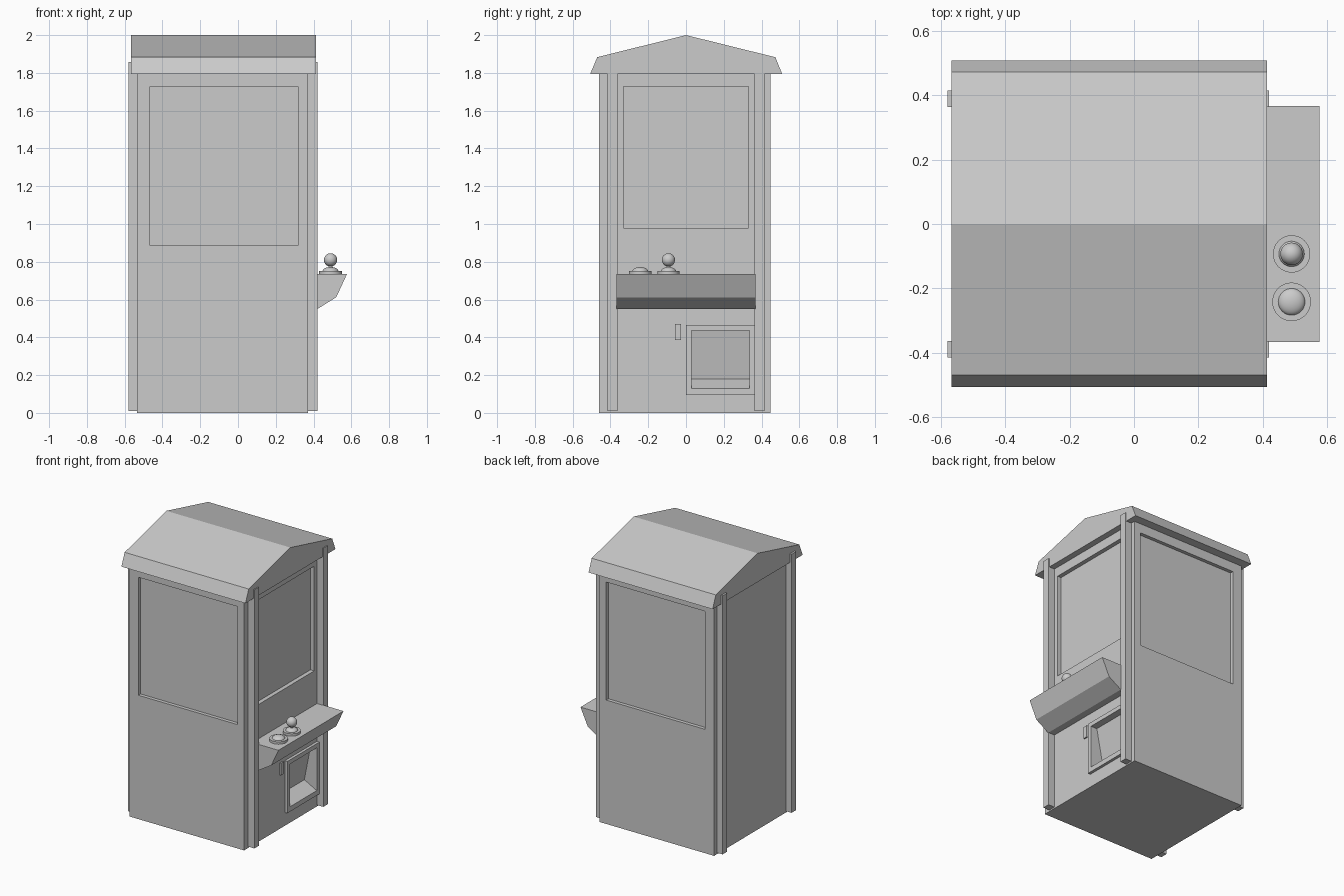
import bpy, bmesh, math
from mathutils import Vector

if "Cube" in bpy.data.objects:
    bpy.data.objects.remove(bpy.data.objects["Cube"])


def mesh_object(name, bm):
    bmesh.ops.recalc_face_normals(bm, faces=bm.faces)
    me = bpy.data.meshes.new(name)
    bm.to_mesh(me)
    bm.free()
    ob = bpy.data.objects.new(name, me)
    bpy.context.collection.objects.link(ob)
    return ob


def prism(name, profile, axis, lo, hi):
    """Extrude a closed profile along x (points are y,z) or y (points are x,z)."""
    bm = bmesh.new()
    place = (lambda a, b: (lo, a, b)) if axis == 'x' else (lambda a, b: (a, lo, b))
    face = bm.faces.new([bm.verts.new(place(a, b)) for a, b in profile])
    new = bmesh.ops.extrude_face_region(bm, geom=[face])['geom']
    step = Vector((hi - lo, 0, 0)) if axis == 'x' else Vector((0, hi - lo, 0))
    bmesh.ops.translate(bm, vec=step, verts=[v for v in new if isinstance(v, bmesh.types.BMVert)])
    return mesh_object(name, bm)


def box(name, x0, x1, y0, y1, z0, z1):
    return prism(name, [(x0, z0), (x1, z0), (x1, z1), (x0, z1)], 'y', y0, y1)


def lathe(name, profile, x, y, steps=32):
    """Revolve (radius, z) points around a vertical axis at x, y."""
    bm = bmesh.new()
    verts = [bm.verts.new((x + r, y, z)) for r, z in profile]
    edges = [bm.edges.new(p) for p in zip(verts, verts[1:])]
    bmesh.ops.spin(bm, geom=verts + edges, cent=(x, y, 0), axis=(0, 0, 1),
                   angle=math.tau, steps=steps)
    bmesh.ops.remove_doubles(bm, verts=bm.verts, dist=1e-5)
    ob = mesh_object(name, bm)
    bpy.context.view_layer.objects.active = ob
    bpy.ops.object.select_all(action='DESELECT')
    ob.select_set(True)
    bpy.ops.object.shade_smooth_by_angle(angle=math.radians(35))
    return ob


def carve(ob, cutters):
    """Cut each cutter out of ob and apply the result."""
    bpy.context.view_layer.objects.active = ob
    for c in cutters:
        mod = ob.modifiers.new("cut", 'BOOLEAN')
        mod.operation, mod.solver, mod.object = 'DIFFERENCE', 'EXACT', c
        bpy.ops.object.modifier_apply(modifier=mod.name)


def arc(r, h, z, a0=0, a1=90, n=8):
    """Elliptical arc as (radius, z) points."""
    angles = [math.radians(a0 + (a1 - a0) * i / n) for i in range(n + 1)]
    return [(max(0, r * math.cos(a)), z + h * math.sin(a)) for a in angles]


# Cabinet with recessed windows on front, back and right, and the prize chute
cabinet = box("cabinet", -0.535, 0.37, -0.46, 0.447, 0.0, 1.80)
chute_cutter = prism("chute_cutter", [(0.45, 0.435), (0.34, 0.435), (0.29, 0.18),
                                      (0.385, 0.13), (0.45, 0.13)], 'y', 0.03, 0.335)
windows = [box("front_window_cutter", -0.465, 0.318, -0.6, -0.435, 0.885, 1.728),
           box("back_window_cutter", -0.465, 0.318, 0.422, 0.6, 0.885, 1.728),
           box("right_window_cutter", 0.34, 0.5, -0.332, 0.332, 0.98, 1.728)]
chute_frame = box("chute_frame", 0.365, 0.39, 0.0, 0.363, 0.095, 0.465)
carve(cabinet, windows + [chute_cutter])
carve(chute_frame, [chute_cutter])
for c in windows + [chute_cutter]:
    bpy.data.objects.remove(c)

# Gabled roof
prism("roof", [(-0.507, 1.795), (-0.47, 1.883), (0, 2.0), (0.473, 1.883), (0.509, 1.795)],
      'x', -0.567, 0.414)

# Corner posts on the left and right sides
for side, x0, x1 in (("left", -0.58, -0.53), ("right", 0.365, 0.42)):
    for end, y0 in (("front", -0.415), ("back", 0.363)):
        box(f"{side}_{end}_post", x0, x1, y0, y0 + 0.052, 0.01, 1.858)

# Control desk and coin slot
prism("control_desk", [(0.365, 0.735), (0.577, 0.735), (0.52, 0.612), (0.42, 0.55),
                       (0.365, 0.55)], 'y', -0.367, 0.367)
box("coin_slot", 0.365, 0.38, -0.058, -0.026, 0.385, 0.47)

# Joystick: base plate, boot, shaft and ball
JX, JY = 0.49, -0.093
lathe("joystick_plate", [(0, 0.735), (0.058, 0.735), (0.058, 0.752), (0, 0.752)], JX, JY)
lathe("joystick_boot", arc(0.04, 0.022, 0.75), JX, JY)
lathe("joystick_shaft", [(0.01, 0.76), (0.01, 0.80)], JX, JY, 16)
lathe("joystick_ball", arc(0.035, 0.035, 0.81, -90, 90, 16), JX, JY)

# Push button: ring and domed cap
lathe("button_ring", [(0, 0.735), (0.06, 0.735), (0.06, 0.752), (0, 0.752)], JX, -0.242)
lathe("button_cap", arc(0.042, 0.022, 0.75), JX, -0.242)
